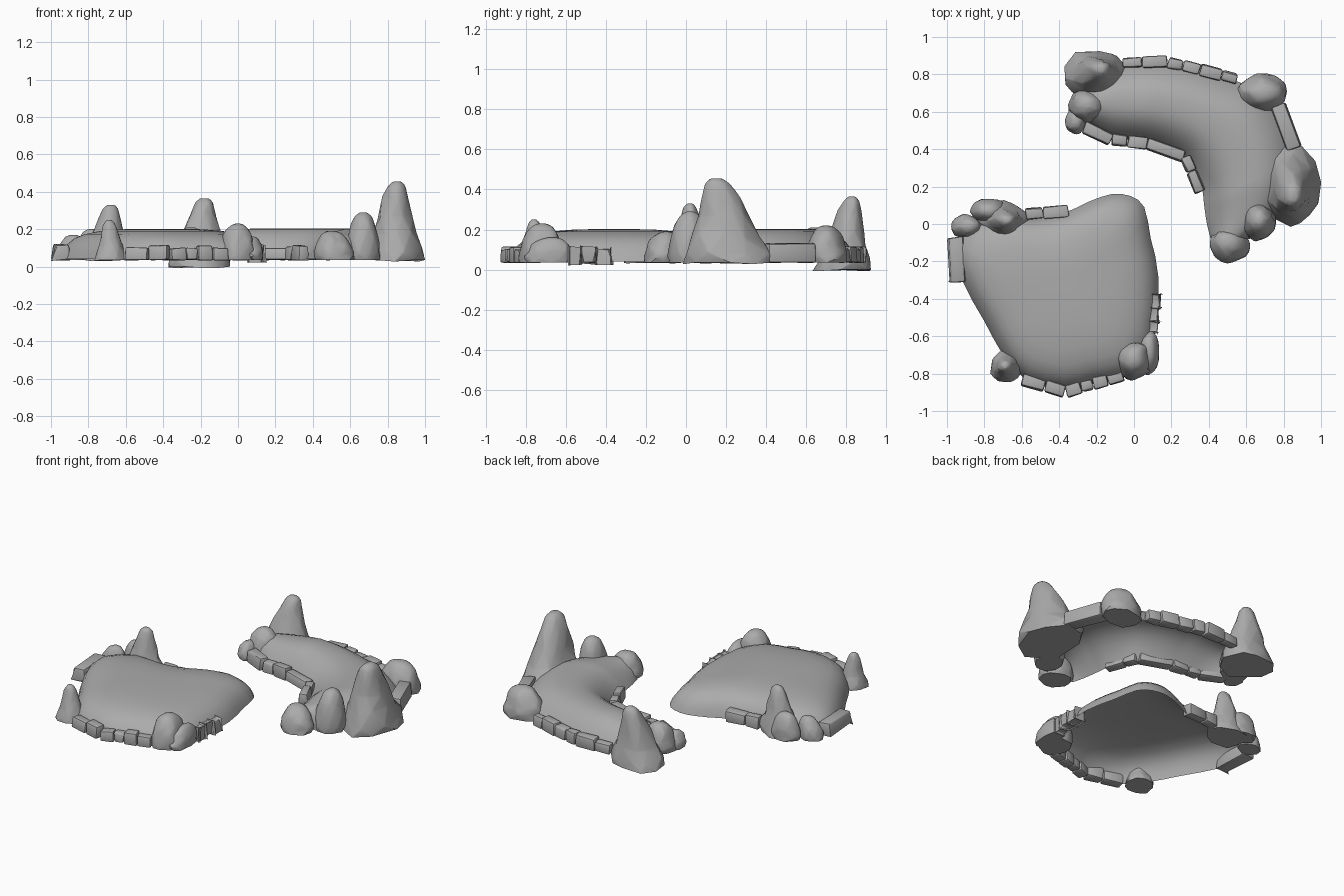
import bpy, bmesh, math, random
from mathutils import Vector

if "Cube" in bpy.data.objects:
    bpy.data.objects.remove(bpy.data.objects["Cube"])

random.seed(5)

stone_grey = bpy.data.materials.new("stone_grey")
stone_grey.diffuse_color = (.41, .41, .41, 1)
stone_grey.use_nodes = True
stone_grey.node_tree.nodes["Principled BSDF"].inputs["Base Color"].default_value = stone_grey.diffuse_color


def finish(bm, name, angle=35):
    bmesh.ops.recalc_face_normals(bm, faces=bm.faces)
    me = bpy.data.meshes.new(name)
    bm.to_mesh(me)
    bm.free()
    me.materials.append(stone_grey)
    ob = bpy.data.objects.new(name, me)
    bpy.context.collection.objects.link(ob)
    bpy.ops.object.select_all(action='DESELECT')
    ob.select_set(True)
    bpy.context.view_layer.objects.active = ob
    bpy.ops.object.shade_smooth_by_angle(angle=math.radians(angle))


def spline(pts, steps, closed):
    """Catmull-Rom resampling of a 2D point list."""
    n = len(pts)
    get = lambda i: Vector(pts[i % n] if closed else pts[min(max(i, 0), n - 1)])
    out = []
    for i in range(n if closed else n - 1):
        a, b, c, d = (get(i + k) for k in (-1, 0, 1, 2))
        for s in range(steps):
            t = s / steps
            out.append(0.5 * (2*b + (c - a)*t + (2*a - 5*b + 4*c - d)*t*t
                              + (3*b - a - 3*c + d)*t**3))
    if not closed:
        out.append(get(n - 1))
    return out


# broad mound: open-bottomed dome made of shrinking outline rings
outline = [(-.24, .12), (-.12, .16), (-.02, .15), (.055, .09), (.09, -.08), (.13, -.28),
           (.11, -.62), (.0, -.80), (-.2, -.85), (-.37, -.885), (-.58, -.83), (-.7, -.70),
           (-.8, -.52), (-.92, -.30), (-.96, -.1), (-.8, .04), (-.55, .03), (-.37, .06)]
profile = [(1, .04), (.97, .08), (.92, .118), (.85, .15), (.75, .173),
           (.6, .19), (.4, .199), (.2, .202)]
bm = bmesh.new()
ring_pts = spline(outline, 2, True)
c = Vector((-.40, -.36))
rings = [[bm.verts.new((*(c + (p - c) * s), z)) for p in ring_pts] for s, z in profile]
n = len(ring_pts)
for lo, hi in zip(rings, rings[1:]):
    for i in range(n):
        bm.faces.new((lo[i], lo[(i+1) % n], hi[(i+1) % n], hi[i]))
bm.faces.new(rings[-1])
finish(bm, "broad_mound", 60)

# crescent mound: arched strip between inner and outer curves
outer = [(-.28, .74), (-.06, .845), (.12, .86), (.30, .84), (.50, .78), (.70, .69),
         (.83, .50), (.87, .28), (.80, .08), (.62, -.08)]
inner = [(-.28, .56), (-.14, .48), (.02, .45), (.15, .42), (.27, .36), (.33, .27),
         (.365, .18), (.375, .10), (.39, .0), (.41, -.08)]
bm = bmesh.new()
rows = []
a, b = spline(outer, 4, False), spline(inner, 4, False)
M = 16
for i, (p, q) in enumerate(zip(a, b)):
    end = min(1, .72 + .28 * min(i, len(a) - 1 - i) / 8)
    row = []
    for k in range(M + 1):
        t = .5 - .5 * math.cos(math.pi * k / M)
        z = .04 + .163 * end * (1 - abs(2*t - 1)**2.6)
        row.append(bm.verts.new((*p.lerp(q, t), z)))
    rows.append(row)
for r, s in zip(rows, rows[1:]):
    for k in range(M):
        bm.faces.new((r[k], r[k+1], s[k+1], s[k]))
for row in (rows[0], rows[-1]):
    bm.faces.new(row)
finish(bm, "crescent_mound", 60)

# rock profiles: (relative height, relative radius)
TALL = [(0, 1), (.13, .96), (.33, .74), (.55, .58), (.78, .42), (.94, .29), (1, .14)]
BLUNT = [(0, .94), (.18, 1), (.45, .93), (.72, .76), (.92, .5), (1, .2)]


def rock(name, x0, x1, y0, y1, px, py, top, shape, base=.035):
    """Low-poly chiselled boulder: jittered rings with softened edges."""
    bm = bmesh.new()
    sides = 9
    cx, cy, rx, ry = (x0 + x1) / 2, (y0 + y1) / 2, (x1 - x0) / 2, (y1 - y0) / 2
    spoke = [random.uniform(.9, 1.05) for _ in range(sides)]
    rings = []
    for k, (h, r) in enumerate(shape):
        ring = []
        lean = h**1.3
        for i in range(sides):
            ang = (i + .5 * (k % 2) + random.uniform(-.2, .2)) * math.tau / sides
            f = r * spoke[i] * random.uniform(.94, 1.06)
            z = h + (random.uniform(-.05, .05) if 0 < h < .9 else 0)
            ring.append(bm.verts.new((cx + math.cos(ang) * rx * f + (px - cx) * lean,
                                      cy + math.sin(ang) * ry * f + (py - cy) * lean,
                                      base + z * (top - base))))
        rings.append(ring)
    for k, (lo, hi) in enumerate(zip(rings, rings[1:])):
        for i in range(sides):
            j = (i + 1) % sides
            if k % 2 == 0:
                bm.faces.new((lo[i], lo[j], hi[i]))
                bm.faces.new((lo[j], hi[j], hi[i]))
            else:
                bm.faces.new((lo[i], lo[j], hi[j]))
                bm.faces.new((lo[i], hi[j], hi[i]))
    bm.faces.new(rings[0])
    bm.faces.new(rings[-1])
    bmesh.ops.recalc_face_normals(bm, faces=bm.faces)
    edges = [e for e in bm.edges if e.calc_face_angle(0) > .2 and e.verts[0].co.z + e.verts[1].co.z > 2*base + .01]
    bmesh.ops.bevel(bm, geom=edges, offset=.008, segments=1, profile=.5,
                    affect='EDGES', clamp_overlap=True)
    finish(bm, name, 30)


# boulders: bounds, peak position, top height, profile
rock("crescent_tall_rock", .66, .995, -.02, .44, .85, .15, .455, TALL)
rock("crescent_front_rock", .58, .76, -.09, .11, .67, .02, .29, BLUNT)
rock("crescent_corner_rock", .40, .62, -.22, -.02, .50, -.10, .19, BLUNT)
rock("crescent_back_rock", .54, .83, .60, .815, .69, .70, .22, BLUNT)
rock("crescent_end_tall_rock", -.385, -.04, .65, .94, -.18, .83, .365, TALL, 0)
rock("crescent_end_mid_rock", -.36, -.15, .54, .73, -.25, .64, .21, BLUNT)
rock("crescent_end_low_rock", -.37, -.25, .475, .63, -.31, .55, .14, BLUNT)
rock("mound_tall_rock", -.84, -.56, -.095, .13, -.68, .02, .33, TALL)
rock("mound_side_rock", -.88, -.67, .0, .14, -.78, .07, .2, BLUNT)
rock("mound_low_rock", -.985, -.82, -.08, .06, -.88, -.01, .17, BLUNT)
rock("mound_left_front_rock", -.775, -.585, -.855, -.67, -.69, -.76, .25, TALL)
rock("mound_right_front_rock", -.10, .10, -.84, -.61, .0, -.72, .23, BLUNT)
rock("mound_right_side_rock", .02, .14, -.81, -.56, .08, -.67, .16, BLUNT)


def stones(name, x0, y0, x1, y1, count, width, top=.11):
    """Row of worn kerb stones between two points."""
    a, b = Vector((x0, y0)), Vector((x1, y1))
    d = (b - a).normalized()
    nrm = Vector((-d.y, d.x))
    cuts = [0] + [(i + random.uniform(-.2, .2)) / count for i in range(1, count)] + [1]
    for i in range(count):
        p, q = a.lerp(b, cuts[i]), a.lerp(b, cuts[i+1])
        L = (q - p).length - .002
        w, h = width * random.uniform(.95, 1.15), top - .035 + random.uniform(-.014, .008)
        bm = bmesh.new()
        bmesh.ops.create_cube(bm, size=1)
        for v in bm.verts:
            s = .85 if v.co.z > 0 else 1
            m = (p + q) / 2 + d * v.co.x * L + nrm * v.co.y * w * s
            j = [random.uniform(-.005, .005) for _ in range(3)]
            v.co = (m.x + j[0], m.y + j[1], .035 + (v.co.z + .5) * h + j[2])
        bmesh.ops.bevel(bm, geom=bm.edges[:], offset=.01, segments=2, profile=.5,
                        affect='EDGES', clamp_overlap=True)
        finish(bm, f"{name}_{i + 1}", 40)


# kerb stones around the broad mound
stones("mound_left_stone", -.955, -.07, -.94, -.31, 1, .085, .115)
stones("mound_back_stone", -.58, .05, -.35, .07, 2, .06)
stones("mound_right_stone", .11, -.37, .095, -.58, 3, .06)
stones("mound_front_left_stone", -.60, -.83, -.37, -.895, 2, .065)
stones("mound_front_right_stone", -.365, -.895, -.06, -.81, 4, .065)

# kerb stones around the crescent
stones("crescent_outer_stone_a", -.06, .86, .18, .87, 2, .06)
stones("crescent_outer_stone_b", .18, .865, .55, .775, 4, .06)
stones("crescent_outer_stone_c", .77, .64, .86, .40, 1, .08, .13)
stones("crescent_inner_stone_a", -.27, .52, -.12, .45, 1, .07)
stones("crescent_inner_stone_b", -.12, .455, .07, .43, 2, .065)
stones("crescent_inner_stone_c", .07, .43, .27, .36, 1, .065)
stones("crescent_inner_stone_d", .275, .36, .355, .17, 2, .06)
